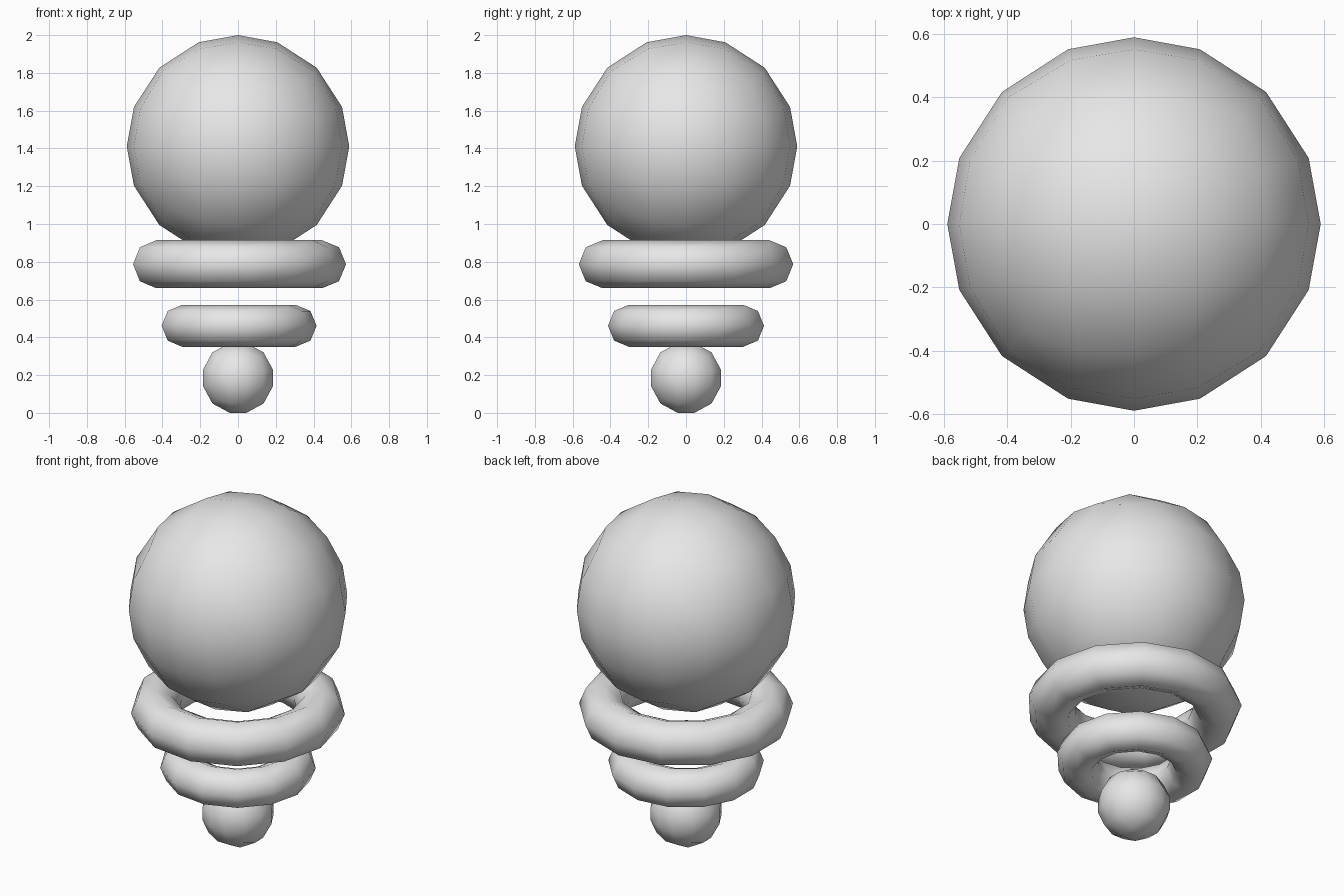
import bpy
import bmesh
from math import sqrt
from mathutils import Vector

cube = bpy.data.objects.get("Cube")
if cube:
    bpy.data.objects.remove(cube, do_unlink=True)

# Single plain grey
GREY = (0.8, 0.8, 0.8, 1)
grey = bpy.data.materials.new("plain_grey")
grey.use_nodes = True
grey.diffuse_color = GREY
grey.node_tree.nodes["Principled BSDF"].inputs["Base Color"].default_value = GREY


def finish(obj, name):
    obj.name = obj.data.name = name
    obj.data.materials.append(grey)
    obj.data.shade_smooth()
    return obj


def round_axis(a, b, c):
    """Map one cube coordinate to the unit sphere, spacing faces evenly."""
    return a * sqrt(1 - b * b / 2 - c * c / 2 + b * b * c * c / 3)


def quad_ball(name, radius, z, cuts):
    """Ball made from a gridded cube."""
    bm = bmesh.new()
    bmesh.ops.create_cube(bm, size=2)
    bmesh.ops.subdivide_edges(bm, edges=bm.edges[:], cuts=cuts, use_grid_fill=True)
    for v in bm.verts:
        x, y, h = v.co
        v.co = radius * Vector((round_axis(x, y, h), round_axis(y, h, x), round_axis(h, x, y)))
    mesh = bpy.data.meshes.new(name)
    bm.to_mesh(mesh)
    bm.free()
    obj = bpy.data.objects.new(name, mesh)
    bpy.context.collection.objects.link(obj)
    obj.location.z = z
    return finish(obj, name)


def ring(name, major, minor, z):
    bpy.ops.mesh.primitive_torus_add(major_segments=13, minor_segments=8,
                                     major_radius=major, minor_radius=minor,
                                     location=(0, 0, z))
    return finish(bpy.context.object, name)


# Stack from bottom to top
quad_ball("small_ball", 0.195, 0.185, cuts=2)
ring("small_ring", 0.305, 0.111, 0.461)
ring("large_ring", 0.445, 0.127, 0.787)
quad_ball("large_ball", 0.589, 1.411, cuts=3)
